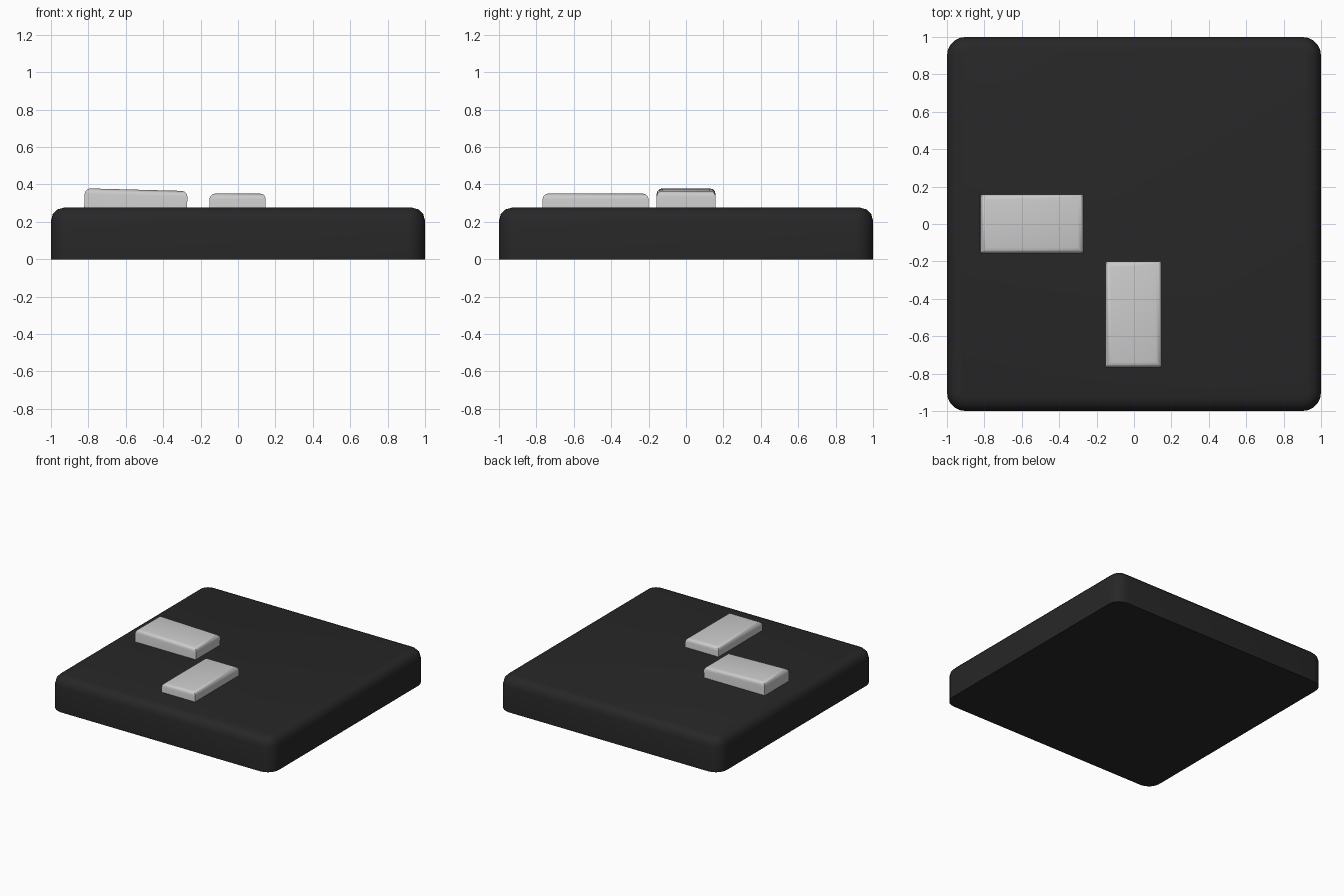
import bpy, bmesh
from math import radians
from mathutils import Matrix, Vector

if "Cube" in bpy.data.objects:
    bpy.data.objects.remove(bpy.data.objects["Cube"])


def block(name, lo, hi, bevel, corner=0.0, tilt=0.0, segments=3):
    """Box from lo to hi with rounded top rim and optional rounded upright corners."""
    bm = bmesh.new()
    lo, hi = Vector(lo), Vector(hi)
    size = hi - lo
    bmesh.ops.create_cube(bm, size=1)
    bmesh.ops.scale(bm, vec=size, verts=bm.verts)
    if corner:
        upright = [e for e in bm.edges if abs(e.verts[0].co.z - e.verts[1].co.z) > 1e-4]
        bmesh.ops.bevel(bm, geom=upright, offset=corner, segments=5, profile=0.5, affect='EDGES')
    top = [e for e in bm.edges if all(v.co.z > size.z / 2 - 1e-4 for v in e.verts)]
    bmesh.ops.bevel(bm, geom=top, offset=bevel, segments=segments, profile=0.5, affect='EDGES')
    bmesh.ops.rotate(bm, verts=bm.verts, cent=(0, 0, 0), matrix=Matrix.Rotation(tilt, 3, 'Y'))
    bmesh.ops.translate(bm, verts=bm.verts, vec=(lo + hi) / 2)
    mesh = bpy.data.meshes.new(name)
    bm.to_mesh(mesh)
    bm.free()
    obj = bpy.data.objects.new(name, mesh)
    bpy.context.collection.objects.link(obj)
    bpy.ops.object.select_all(action='DESELECT')
    obj.select_set(True)
    bpy.context.view_layer.objects.active = obj
    bpy.ops.object.shade_smooth_by_angle(angle=radians(40))
    return obj


# Dark base slab
base = block("base_plate", (-1, -1, 0), (1, 1, 0.276), 0.07, corner=0.1)
dark = bpy.data.materials.new("dark_plastic")
dark.diffuse_color = (0.02, 0.02, 0.02, 1)
dark.use_nodes = True
dark.node_tree.nodes["Principled BSDF"].inputs["Base Color"].default_value = dark.diffuse_color
base.data.materials.append(dark)

# Raised keys, sunk slightly into the slab
block("left_key", (-0.822, -0.157, 0.2), (-0.272, 0.158, 0.372), 0.03, tilt=radians(1.5))
block("front_key", (-0.153, -0.767, 0.2), (0.148, -0.2, 0.351), 0.03)
